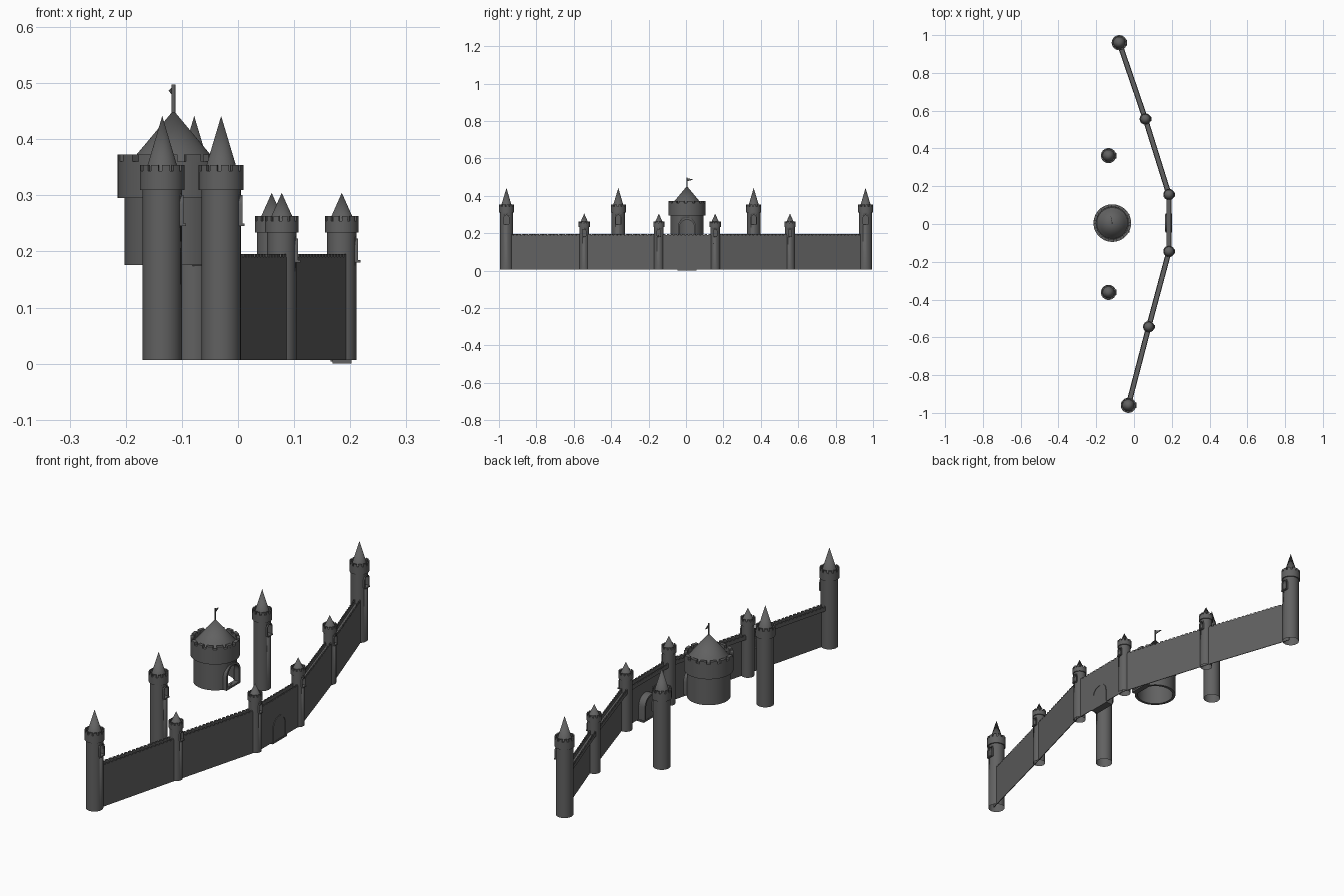
import bpy, bmesh
from math import pi, sin, cos, atan2
from mathutils import Matrix, Vector

if "Cube" in bpy.data.objects:
    bpy.data.objects.remove(bpy.data.objects["Cube"])

stone = bpy.data.materials.new("dark_stone")
stone.diffuse_color = (.12, .12, .12, 1)
stone.use_nodes = True
stone.node_tree.nodes["Principled BSDF"].inputs["Base Color"].default_value = stone.diffuse_color


def finish(bm, name, loc=(0, 0, 0), smooth=True):
    bmesh.ops.remove_doubles(bm, verts=bm.verts, dist=1e-5)
    bmesh.ops.recalc_face_normals(bm, faces=bm.faces)
    me = bpy.data.meshes.new(name)
    bm.to_mesh(me)
    bm.free()
    me.materials.append(stone)
    ob = bpy.data.objects.new(name, me)
    bpy.context.collection.objects.link(ob)
    ob.location = loc
    bpy.ops.object.select_all(action='DESELECT')
    bpy.context.view_layer.objects.active = ob
    ob.select_set(True)
    if smooth:
        bpy.ops.object.shade_smooth_by_angle(angle=0.6)
    return ob


def open_bottom(ob, z):
    """Delete the downward faces at height z."""
    bm = bmesh.new()
    bm.from_mesh(ob.data)
    low = [f for f in bm.faces if all(abs(v.co.z - z) < 1e-4 for v in f.verts)]
    bmesh.ops.delete(bm, geom=low, context='FACES')
    bm.to_mesh(ob.data)
    bm.free()


def lathe(name, profile, loc, closed=False, n=40):
    """Revolve an (r, z) profile about z."""
    bm = bmesh.new()
    vs = [bm.verts.new((r, 0, z)) for r, z in profile]
    es = [bm.edges.new(p) for p in zip(vs, vs[1:])]
    if closed:
        es.append(bm.edges.new((vs[-1], vs[0])))
    bmesh.ops.spin(bm, geom=vs + es, axis=(0, 0, 1), cent=(0, 0, 0),
                   steps=n, angle=2 * pi)
    return finish(bm, name, loc)


def merlons(name, r0, r1, z0, z1, count, loc):
    """Ring of curved battlement blocks."""
    bm = bmesh.new()
    step = 2 * pi / count
    for i in range(count):
        rings = []
        for k in range(4):
            a = step * (i + 0.66 * k / 3)
            rings.append([bm.verts.new((r * cos(a), r * sin(a), z))
                          for r, z in ((r0, z0), (r1, z0), (r1, z1), (r0, z1))])
        for A, B in zip(rings, rings[1:]):
            for j in range(4):
                m = (j + 1) % 4
                bm.faces.new((A[j], A[m], B[m], B[j]))
        bm.faces.new(rings[0])
        bm.faces.new(rings[-1])
    return finish(bm, name, loc)


def arch_pts(h, z0, z1, n=14):
    pts = [(h, z0)]
    pts += [(h * cos(pi * i / n), z1 - h + h * sin(pi * i / n)) for i in range(n + 1)]
    return pts + [(-h, z0)]


def extrude_x(bm, faces, depth):
    ext = bmesh.ops.extrude_face_region(bm, geom=faces, use_keep_orig=True)
    bmesh.ops.translate(bm, vec=(depth, 0, 0),
                        verts=[g for g in ext['geom'] if isinstance(g, bmesh.types.BMVert)])


def arch_solid(name, h, z0, z1, x0, x1, loc):
    bm = bmesh.new()
    f = bm.faces.new([bm.verts.new((x0, y, z)) for y, z in arch_pts(h, z0, z1)])
    extrude_x(bm, [f], x1 - x0)
    return finish(bm, name, loc)


def arch_frame(name, h, w, z0, z1, x0, x1, loc):
    bm = bmesh.new()
    o = [bm.verts.new((x0, y, z)) for y, z in arch_pts(h, z0, z1)]
    i = [bm.verts.new((x0, y, z)) for y, z in arch_pts(h - w, z0, z1 - w)]
    fs = [bm.faces.new((o[k], o[k + 1], i[k + 1], i[k])) for k in range(len(o) - 1)]
    extrude_x(bm, fs, x1 - x0)
    return finish(bm, name, loc)


def add_box(bm, c, s, M=Matrix()):
    bmesh.ops.create_cube(bm, size=1, matrix=M @ Matrix.Translation(c) @ Matrix.Diagonal((*s, 1)))


def box(name, c, s, loc=(0, 0, 0)):
    bm = bmesh.new()
    add_box(bm, c, s)
    return finish(bm, name, loc, False)


def cut(ob, cutter):
    m = ob.modifiers.new("opening", 'BOOLEAN')
    m.operation, m.object, m.solver = 'DIFFERENCE', cutter, 'EXACT'
    bpy.context.view_layer.objects.active = ob
    bpy.ops.object.modifier_apply(modifier=m.name)
    bpy.data.objects.remove(cutter)


def tower(kind, x, y, r, R, z_head, z_top, tooth, z_tip, roof_r, win, count):
    loc = (x, y, DZ)
    zn = z_top - tooth
    shaft = lathe(kind + "_shaft", [(0, .009), (r, .009), (r, z_head + .002), (0, z_head + .002)], loc)
    lathe(kind + "_head", [(0, z_head), (R, z_head), (R, zn), (R * .84, zn),
                           (R * .84, zn - .006), (0, zn - .006)], loc)
    merlons(kind + "_battlements", R * .84, R, zn - .001, z_top, count, loc)
    lathe(kind + "_roof", [(0, zn - .006), (roof_r, zn - .006), (0, z_tip)], loc)
    # arched window facing +x with a sill
    h, z0, z1 = win
    cut(shaft, arch_solid("cutter", h * .75, z0, z1 - h * .25, r * .45, r * 1.5, loc))
    open_bottom(shaft, .009)
    arch_frame(kind + "_window", h, h * .25, z0, z1, r * .75, r + .003, loc)
    box(kind + "_sill", (r * .75 + .004, 0, z0), (r * .5 + .006, h * 1.7, .005), loc)


DZ = -.0025

# towers
big = [(-.078, .96), (-.03, -.96), (-.135, .362), (-.135, -.362)]
small = [(.06, .556), (.185, .156), (.185, -.145), (.078, -.544)]
for x, y in big:
    tower("large_tower", x, y, .035, .04, .3125, .357, .011, .444, .031, (.017, .25, .303), 12)
for x, y in small:
    tower("small_tower", x, y, .026, .03, .236, .266, .009, .307, .025, (.012, .185, .226), 12)

# curtain walls: thin outer face carrying a walkway between two toothed parapets
path = [big[0]] + small + [big[1]]
for a, b in zip(path, path[1:]):
    a, b = Vector((*a, DZ)), Vector((*b, DZ))
    d = b - a
    L = d.length
    M = Matrix.Translation((a + b) / 2) @ Matrix.Rotation(atan2(d.y, d.x), 4, 'Z')
    bm = bmesh.new()
    add_box(bm, (0, .0125, .0945), (L, .003, .171), M)
    add_box(bm, (0, 0, .1785), (L, .028, .003), M)
    n = int(L / .02)
    for s in (-1, 1):
        add_box(bm, (0, s * .0115, .186), (L, .005, .014), M)
        for i in range(n):
            add_box(bm, ((i + .5) * L / n - L / 2, s * .0115, .195), (L / n * .6, .005, .006), M)
    finish(bm, "curtain_wall", smooth=False)

# gate
G = (0, .005, 0)
arch_frame("gate_frame", .046, .008, .004, .11, .165, .202, G)
arch_solid("gate_door", .039, .004, .104, .169, .2, G)
box("gate_sill", (.185, 0, .0035), (.034, .1, .007), G)

# round keep, hollow and open underneath
K = (-.115, .005, DZ)
keep = lathe("keep_shaft", [(.0875, .178), (.0875, .3), (.076, .3), (.076, .178)], K, True, 64)
cut(keep, arch_solid("cutter", .04, .186, .274, .03, .15, K))
lathe("keep_head", [(0, .298), (.0995, .298), (.0995, .363), (.085, .363), (.085, .355), (0, .355)], K, n=64)
merlons("keep_battlements", .085, .0995, .362, .375, 14, K)
lathe("keep_roof", [(0, .355), (.082, .355), (.066, .375), (0, .454)], K, n=64)
arch_frame("keep_doorway", .049, .01, .18, .284, .066, .09, K)
box("keep_door_sill", (.078, 0, .182), (.024, .098, .008), K)

# flagpole and pennant
lathe("flagpole", [(0, .44), (.0035, .44), (.0035, .5), (0, .5)], K, n=12)
bm = bmesh.new()
f = bm.faces.new([bm.verts.new(p) for p in ((-.001, 0, .497), (-.001, 0, .48), (-.009, .036, .489))])
extrude_x(bm, [f], .002)
finish(bm, "pennant", K, False)
